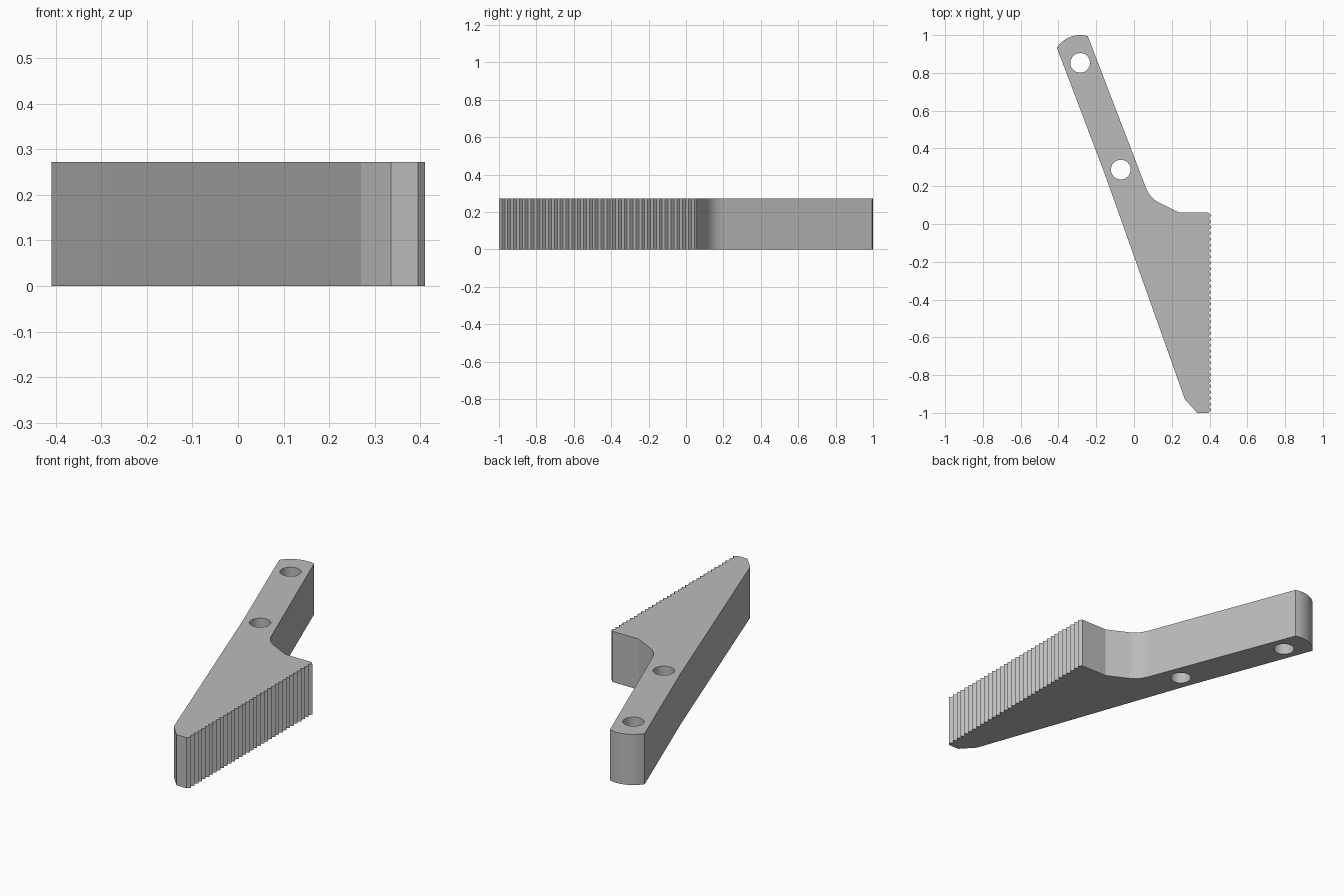
import bpy, bmesh, math
from mathutils import Vector

cube = bpy.data.objects.get("Cube")
if cube:
    bpy.data.objects.remove(cube)

HEIGHT = 0.272
HOLE_RADIUS = 0.052
HOLES = [Vector((-0.285, 0.853)), Vector((-0.07, 0.288))]
TEETH = 34
ROOT, CREST = 0.395, 0.41


def arc(centre, radius, start, end, steps):
    """Points along a circular arc, angles in degrees."""
    angles = [math.radians(start + (end - start) * i / steps) for i in range(steps + 1)]
    return [centre + radius * Vector((math.cos(a), math.sin(a))) for a in angles]


def blend(a, b, c, steps):
    """Rounded inside corner from a to c, pulled towards b."""
    a, b, c = Vector(a), Vector(b), Vector(c)
    ts = [i / steps for i in range(steps + 1)]
    return [a * (1 - t) ** 2 + b * 2 * t * (1 - t) + c * t * t for t in ts]


def add_loop(curve, points):
    spline = curve.splines.new("POLY")
    spline.points.add(len(points) - 1)
    for target, p in zip(spline.points, points):
        target.co = (p[0], p[1], 0, 1)
    spline.use_cyclic_u = True


# Toothed edge, running from the nose up to the shoulder
low, high = -1.0, 0.06
pitch = (high - low) / TEETH
teeth = [(ROOT, low)]
for i in range(TEETH):
    teeth += [(CREST, low + (i + 0.5) * pitch), (ROOT, low + (i + 1) * pitch)]

# Outline: chamfered nose, teeth, shoulder, inside fillet, rounded arm end, back edge
outline = [(0.27, -0.93), (0.335, -1.0)] + teeth + [(0.24, 0.06)]
outline += blend((0.135, 0.112), (0.083, 0.138), (0.062, 0.195), 12)
outline += arc(HOLES[0], 0.147, 74, 147, 16)
outline += [(-0.155, 0.265)]

profile = bpy.data.curves.new("jaw_profile", "CURVE")
profile.dimensions = "2D"
profile.fill_mode = "BOTH"
profile.extrude = HEIGHT / 2
add_loop(profile, outline)
for centre in HOLES:
    add_loop(profile, arc(centre, HOLE_RADIUS, 0, 352.5, 47))

# Turn the extruded profile into a clean solid standing on the ground
helper = bpy.data.objects.new("jaw_profile", profile)
bpy.context.collection.objects.link(helper)
bpy.context.view_layer.update()
graph = bpy.context.evaluated_depsgraph_get()
mesh = bpy.data.meshes.new_from_object(helper.evaluated_get(graph))
bpy.data.objects.remove(helper)

bm = bmesh.new()
bm.from_mesh(mesh)
bmesh.ops.remove_doubles(bm, verts=bm.verts, dist=0.0001)
bmesh.ops.translate(bm, verts=bm.verts, vec=(0, 0, HEIGHT / 2))
bmesh.ops.recalc_face_normals(bm, faces=bm.faces)
bm.to_mesh(mesh)
bm.free()

jaw = bpy.data.objects.new("serrated_jaw", mesh)
bpy.context.collection.objects.link(jaw)

# Plain grey material
grey = bpy.data.materials.new("plain_grey")
grey.use_nodes = True
colour = (0.5, 0.5, 0.5, 1)
grey.diffuse_color = colour
grey.node_tree.nodes["Principled BSDF"].inputs["Base Color"].default_value = colour
mesh.materials.clear()
mesh.materials.append(grey)

bpy.ops.object.select_all(action="DESELECT")
jaw.select_set(True)
bpy.context.view_layer.objects.active = jaw
bpy.ops.object.shade_smooth_by_angle(angle=math.radians(20))
